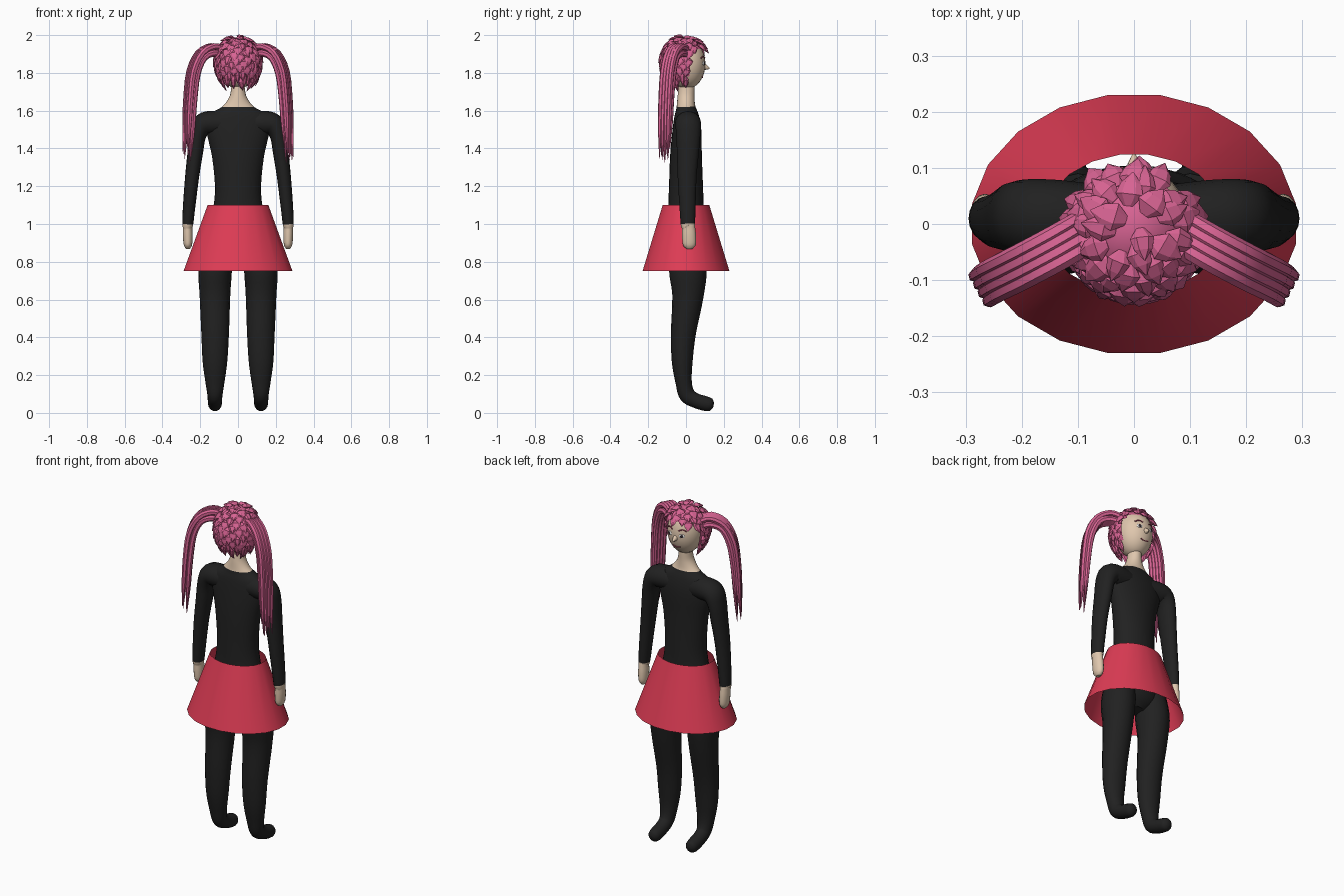
import bpy, bmesh, math, random
from mathutils import Vector, Matrix

if "Cube" in bpy.data.objects:
    bpy.data.objects.remove(bpy.data.objects["Cube"])

random.seed(4)
X, Y = Vector((1, 0, 0)), Vector((0, 1, 0))


def material(name, rgb):
    m = bpy.data.materials.new(name)
    m.diffuse_color = (*rgb, 1)
    m.use_nodes = True
    m.node_tree.nodes["Principled BSDF"].inputs["Base Color"].default_value = m.diffuse_color
    return m


BLACK = material("black cloth", (0.015, 0.015, 0.015))
RED = material("red cloth", (0.73, 0.045, 0.09))
SKIN = material("skin", (0.74, 0.57, 0.42))
PINK = material("pink hair", (0.68, 0.125, 0.29))
WHITE = material("eye white", (0.85, 0.85, 0.82))
DARK = material("dark iris", (0.03, 0.02, 0.025))
LIP = material("lip and brow", (0.32, 0.06, 0.1))


def finish(bm, name, mats, smooth=True, rule=None):
    bmesh.ops.recalc_face_normals(bm, faces=bm.faces)
    if rule:
        for f in bm.faces:
            f.material_index = rule(f.calc_center_median())
    me = bpy.data.meshes.new(name)
    bm.to_mesh(me)
    bm.free()
    for m in mats:
        me.materials.append(m)
    ob = bpy.data.objects.new(name, me)
    bpy.context.collection.objects.link(ob)
    if smooth:
        bpy.ops.object.select_all(action='DESELECT')
        ob.select_set(True)
        bpy.context.view_layer.objects.active = ob
        bpy.ops.object.shade_smooth_by_angle(angle=math.radians(40))
    return ob


def refine(secs, n):
    """Catmull-Rom interpolation of section tuples."""
    out = []
    for i in range(len(secs) - 1):
        a, b, c, d = (secs[min(max(i + k, 0), len(secs) - 1)] for k in (-1, 0, 1, 2))
        for j in range(n):
            t = j / n
            out.append(tuple(0.5 * (2 * q + (r - p) * t + (2 * p - 5 * q + 4 * r - s) * t * t
                                    + (3 * q - p - 3 * r + s) * t ** 3)
                             for p, q, r, s in zip(a, b, c, d)))
    return out + [tuple(secs[-1])]


def loft(bm, secs, ref=X, sides=16, n=4):
    """Tube through (x, y, z, radius along ref, radius across)."""
    secs = refine(secs, n) if n > 1 else secs
    pts = [Vector(s[:3]) for s in secs]
    rings = []
    for i, s in enumerate(secs):
        t = (pts[min(i + 1, len(pts) - 1)] - pts[max(i - 1, 0)]).normalized()
        u = (ref - t * ref.dot(t)).normalized()
        v = t.cross(u)
        rings.append([bm.verts.new(pts[i] + u * max(s[3], .001) * math.cos(a) + v * max(s[4], .001) * math.sin(a))
                      for a in (2 * math.pi * k / sides for k in range(sides))])
    for r, q in zip(rings, rings[1:]):
        for k in range(sides):
            bm.faces.new((r[k], r[(k + 1) % sides], q[(k + 1) % sides], q[k]))
    bm.faces.new(rings[0])
    bm.faces.new(rings[-1])


def blob(bm, loc, size, u=24, v=16, rot=Matrix()):
    mat = Matrix.Translation(loc) @ rot @ Matrix.Diagonal((*size, 1))
    return bmesh.ops.create_uvsphere(bm, u_segments=u, v_segments=v, radius=1, matrix=mat)


# Torso and neck, skin above the neckline
bm = bmesh.new()
loft(bm, [(0, 0, .76, .06, .05), (0, 0, .82, .15, .095), (0, 0, .95, .165, .105), (0, 0, 1.08, .132, .095),
          (0, 0, 1.2, .122, .09), (0, 0, 1.36, .138, .084), (0, .005, 1.5, .168, .076),
          (0, .003, 1.575, .155, .064), (0, 0, 1.62, .085, .05), (0, 0, 1.67, .047, .045),
          (0, .003, 1.72, .036, .042), (0, .005, 1.78, .034, .04)], sides=24)
finish(bm, "torso_and_neck", [BLACK, SKIN], rule=lambda c: int(c.z > 1.62))

for s, side in ((-1, "left"), (1, "right")):
    # Arm with hand below the cuff
    arm = [(.05, .008, 1.53, .06, .06), (.13, .01, 1.535, .068, .064), (.185, .012, 1.525, .068, .06),
           (.213, .012, 1.47, .064, .045), (.226, .01, 1.38, .058, .041), (.243, .006, 1.25, .05, .037),
           (.258, .008, 1.1, .043, .033), (.266, .01, 1.0, .038, .029), (.267, .013, .985, .035, .025),
           (.266, .016, .94, .037, .026), (.265, .018, .89, .034, .022), (.265, .018, .868, .015, .01)]
    bm = bmesh.new()
    loft(bm, [(s * p[0], *p[1:]) for p in arm], ref=Y)
    finish(bm, side + "_arm", [BLACK, SKIN], rule=lambda c: int(c.z < 1.0))
    # Leg bending forward into the foot
    leg = [(.1, .005, .92, .075, .085), (.12, .01, .76, .088, .1), (.122, .01, .62, .081, .083),
           (.121, -.014, .42, .073, .066), (.122, -.02, .27, .065, .055), (.122, -.012, .16, .05, .043),
           (.122, .006, .095, .04, .043), (.122, .05, .066, .038, .039), (.122, .1, .05, .037, .039),
           (.122, .132, .043, .031, .033), (.122, .146, .04, .012, .012)]
    bm = bmesh.new()
    loft(bm, [(s * p[0], *p[1:]) for p in leg])
    finish(bm, side + "_leg", [BLACK])

# Open flared skirt
bm = bmesh.new()
rings = [[bm.verts.new((rx * math.cos(a), ry * math.sin(a), z))
          for a in (math.radians(9 + 18 * k) for k in range(20))]
         for rx, ry, z in ((.292, .233, .75), (.163, .125, 1.1))]
for k in range(20):
    j = (k + 1) % 20
    bm.faces.new((rings[0][k], rings[0][j], rings[1][j], rings[1][k]))
finish(bm, "skirt", [RED])

# Head with pointed nose
HC, HR = Vector((0, .003, 1.848)), Vector((.098, .1, .133))
bm = bmesh.new()
blob(bm, HC, HR)
loft(bm, [(0, .085, 1.835, .017, .024), (0, .108, 1.828, .011, .013), (0, .124, 1.823, .003, .003)], sides=10, n=2)
finish(bm, "head", [SKIN])


def on_face(x, z, lift=0.0):
    dx, dz = (x - HC.x) / HR.x, (z - HC.z) / HR.z
    y = math.sqrt(1 - dx * dx - dz * dz)
    nrm = Vector((dx / HR.x, y / HR.y, dz / HR.z)).normalized()
    return Vector((x, HC.y + HR.y * y, z)) + nrm * lift, nrm


def face_disc(bm, x, z, rx, rz, lift):
    p, nrm = on_face(x, z, lift)
    blob(bm, p, (rx, rz, .004), 14, 8, nrm.to_track_quat('Z', 'Y').to_matrix().to_4x4())


def face_line(bm, pts, r):
    loft(bm, [(*on_face(x, z, .001)[0], r, r) for x, z in pts], ref=Vector((0, 0, 1)), sides=6, n=3)


# Eyes, brows and mouth
for name, mat, rx, rz, lift in (("eyes", WHITE, .017, .011, 0), ("irises", DARK, .009, .009, .0025)):
    bm = bmesh.new()
    for s in (-1, 1):
        face_disc(bm, s * .039, 1.851, rx, rz, lift)
    finish(bm, name, [mat])
bm = bmesh.new()
for s in (-1, 1):
    face_line(bm, [(s * .02, 1.878), (s * .04, 1.887), (s * .06, 1.877)], .0035)
face_line(bm, [(-.024, 1.782), (0, 1.776), (.024, 1.782)], .0035)
finish(bm, "brows_and_mouth", [LIP])


# Hair cap with the face left open
def in_face(p):
    return p.y > .01 + max(0, p.z - 1.85) * .5 and p.z < 1.915


CR = Vector((.11, .115, .132))
CC = Vector((0, -.008, 1.853))
bm = bmesh.new()
blob(bm, CC, CR)
gone = [f for f in bm.faces if in_face(f.calc_center_median()) or f.calc_center_median().z < 1.77]
bmesh.ops.delete(bm, geom=gone, context='FACES')
finish(bm, "hair_cap", [PINK])

# Overlapping pointed locks, longer at the nape
bm = bmesh.new()
N = 190
for i in range(N):
    h = 1 - 2 * (i + .5) / N
    a = i * 2.39996
    w = math.sqrt(1 - h * h)
    d = Vector((w * math.cos(a), w * math.sin(a), h))
    p = CC + Vector(d * CR for d, CR in zip(d, CR))
    if in_face(p + Vector((0, 0, -.02))) or p.z < 1.775:
        continue
    nrm = Vector(q / r for q, r in zip(d, CR)).normalized()
    down = Vector((0, 0, -1)) + Vector((random.uniform(-.2, .2), random.uniform(-.2, .2), 0))
    down = (down - nrm * down.dot(nrm)).normalized()
    low = p.z < 1.83
    ln = random.uniform(.065, .085) if low else random.uniform(.052, .066)
    wd = random.uniform(.015, .019) if low else random.uniform(.021, .027)
    side = down.cross(nrm)
    path = ((0, 0, .35, .3), (.3, .010, 1, 1), (.65, .011, .75, .8), (1, .009 if low else .012, .05, .05))
    loft(bm, [(*(p + down * (ln * t) + nrm * o), wd * k, .009 * m) for t, o, k, m in path],
         ref=side, sides=6, n=1)
finish(bm, "hair_locks", [PINK], smooth=False)

# Side ponytails made from bundled strands
tail = [(.085, -.012, 1.905), (.135, -.042, 1.922), (.195, -.074, 1.892), (.236, -.094, 1.8),
        (.253, -.104, 1.65), (.261, -.109, 1.5), (.269, -.113, 1.35)]
fat = (1, 1.1, 1.1, 1.05, 1, .8, .08)
for s, side in ((-1, "left"), (1, "right")):
    bm = bmesh.new()
    ref = Vector((s * .48, .88, 0))
    out = Vector((s * .88, -.48, 0))
    for row in (-1, 1):
        for col in range(4):
            off = (col - 1.5) * .017
            cut = random.uniform(.78, 1.07)
            secs = []
            for i, (p, f) in enumerate(zip(tail, fat)):
                z = p[2] if p[2] > 1.8 else 1.8 - (1.8 - p[2]) * cut
                bend = min(1, max(0, (i - 1) / 2))
                q = Vector((s * p[0], p[1], z)) + ref * off + out * (row * .011 * bend)
                q.z += row * .018 * (1 - bend * .6)
                secs.append((*q, .014 * f, .016 * f))
            loft(bm, secs, ref=ref, sides=7, n=3)
    finish(bm, side + "_ponytail", [PINK])
